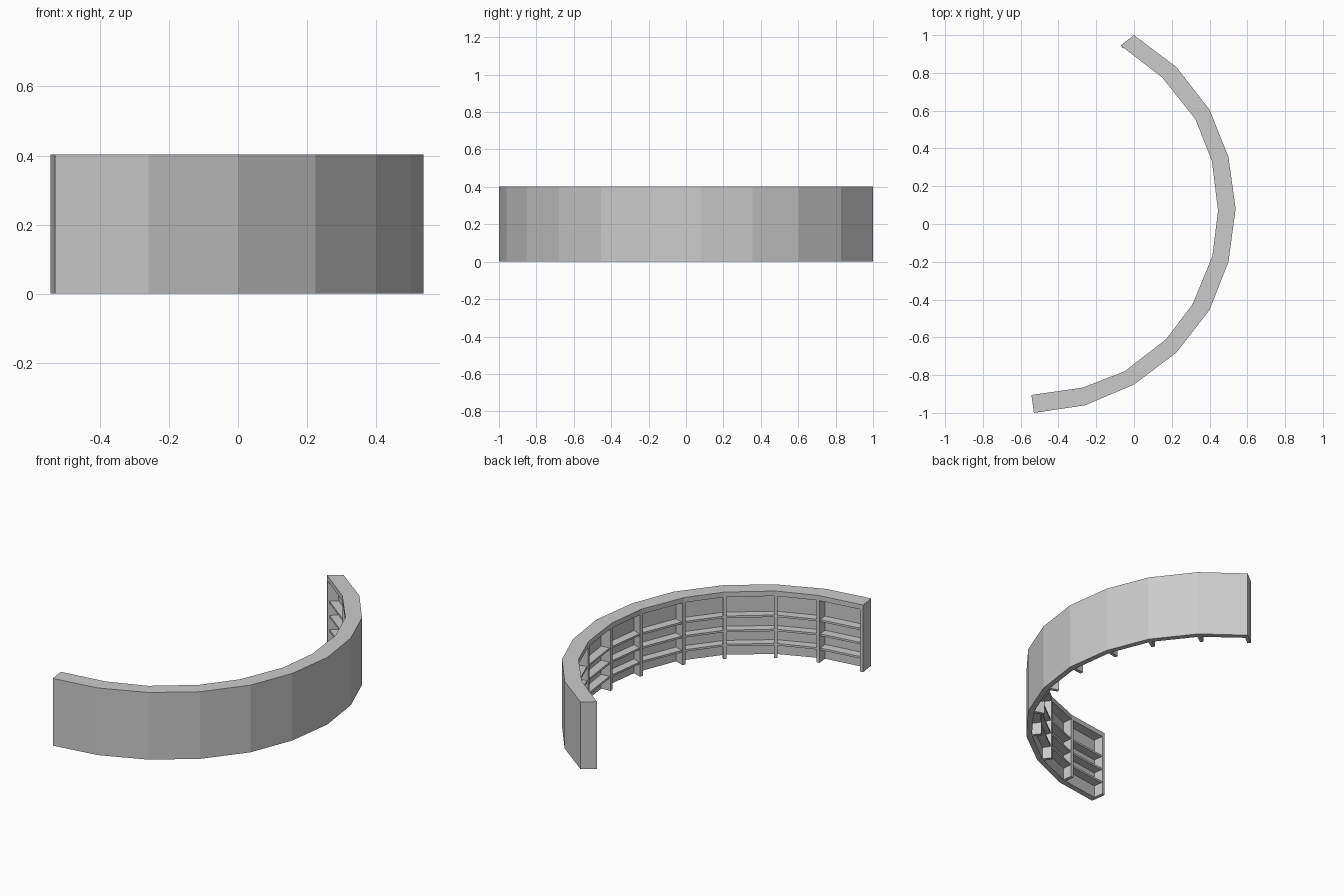
import bpy, bmesh
from mathutils import Vector

if "Cube" in bpy.data.objects:
    bpy.data.objects.remove(bpy.data.objects["Cube"])

# Plan outline of the curved shelving: outer (back) and inner (open) edges
outer = [(0, 1), (.225, .83), (.40, .605), (.50, .355), (.538, .08), (.50, -.20),
         (.40, -.455), (.225, -.68), (0, -.85), (-.26, -.96), (-.53, -1)]
inner = [(-.07, .945), (.15, .775), (.325, .555), (.412, .335), (.445, .07), (.415, -.17),
         (.31, -.425), (.17, -.61), (-.05, -.78), (-.27, -.866), (-.543, -.905)]
outer = [Vector(p) for p in outer]
inner = [Vector(p) for p in inner]
H = .403
PANEL = .36      # back panel thickness as a share of the depth


def prism(name, outline, z0, z1):
    bm = bmesh.new()
    face = bm.faces.new([bm.verts.new((p.x, p.y, z0)) for p in outline])
    ext = bmesh.ops.extrude_face_region(bm, geom=[face])
    verts = [v for v in ext["geom"] if isinstance(v, bmesh.types.BMVert)]
    bmesh.ops.translate(bm, verts=verts, vec=(0, 0, z1 - z0))
    bmesh.ops.recalc_face_normals(bm, faces=bm.faces)
    me = bpy.data.meshes.new(name)
    bm.to_mesh(me)
    bm.free()
    ob = bpy.data.objects.new(name, me)
    bpy.context.collection.objects.link(ob)
    return ob


def band(name, d0, d1, z0, z1):
    a = [o.lerp(i, d0) for o, i in zip(outer, inner)]
    b = [o.lerp(i, d1) for o, i in zip(outer, inner)]
    return prism(name, a + b[::-1], z0, z1)


# Top board and curved back panel
band("top_board", 0, 1, H - .03, H)
band("back_panel", 0, PANEL, 0, H - .03)

# Three curved shelves
for n, z in enumerate((.086, .171, .256)):
    band(f"shelf_{n + 1}", PANEL, .92, z - .012, z)

# Upright dividers at every joint, full-depth panels at both ends
T = .02
last = len(outer) - 1
for n, (o, i) in enumerate(zip(outer, inner)):
    d = (i - o).normalized()
    side = Vector((d.y, -d.x))
    nxt = outer[n + 1] - o if n < last else o - outer[n - 1]
    if side.dot(nxt) < 0:
        side = -side
    lo, hi = (0, T) if n == 0 else (-T, 0) if n == last else (-T / 2, T / 2)
    s = o.lerp(i, PANEL * .9)
    prism("end_panel" if n in (0, last) else f"divider_{n}",
          [s + side * lo, s + side * hi, i + side * hi, i + side * lo], 0, H - .03)
